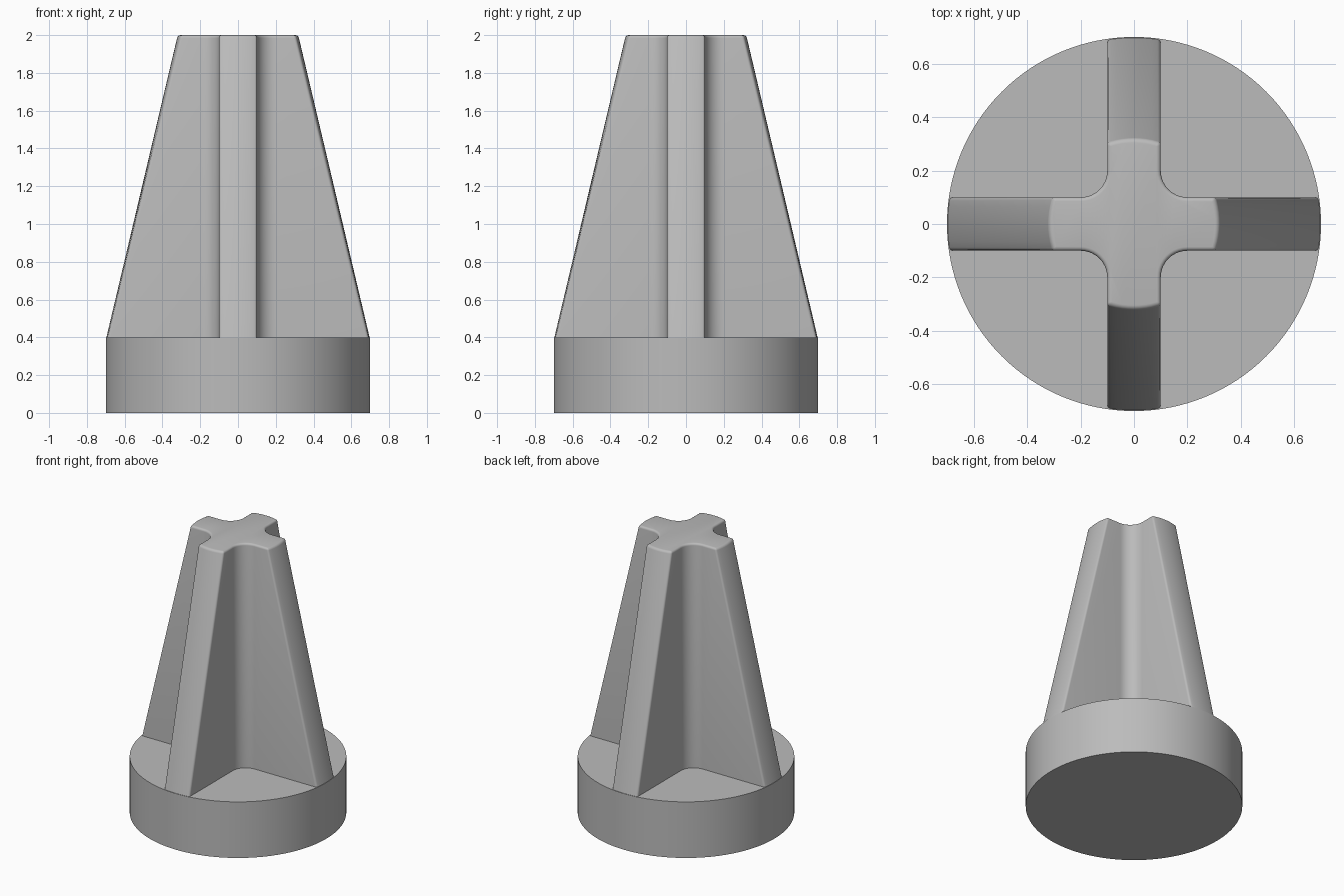
import bpy, bmesh
from math import sin, cos, pi, atan2, sqrt, radians

cube = bpy.data.objects.get("Cube")
if cube:
    bpy.data.objects.remove(cube, do_unlink=True)

BASE_R, BASE_H, TOP_R, HEIGHT = 0.7, 0.4, 0.32, 2.0
RIB_HALF, FILLET, ROUND = 0.1, 0.1, 0.015

grey = bpy.data.materials.new("plain grey")
grey.use_nodes = True
grey.diffuse_color = (0.5, 0.5, 0.5, 1)
grey.node_tree.nodes["Principled BSDF"].inputs["Base Color"].default_value = (0.5, 0.5, 0.5, 1)


def finish(obj):
    obj.data.materials.append(grey)
    bpy.ops.object.select_all(action='DESELECT')
    obj.select_set(True)
    bpy.context.view_layer.objects.active = obj
    bpy.ops.object.shade_smooth_by_angle(angle=radians(30))


def arc(cx, cy, r, a, b, n):
    return [(cx + r * cos(a + (b - a) * i / n), cy + r * sin(a + (b - a) * i / n))
            for i in range(n + 1)]


def cross_section(radius, inset):
    """Cross outline with arc ends, softened corners and filleted inner corners."""
    r, w = radius - inset, RIB_HALF - inset
    c = max(ROUND - inset, 0.002)
    cx, cy = sqrt((r - c) ** 2 - (w - c) ** 2), w - c
    a = atan2(cy, cx)
    quarter = arc(0, 0, r, -a, a, 8)[:-1]
    quarter += arc(cx, cy, c, a, pi / 2, 4)
    f = RIB_HALF + FILLET
    quarter += arc(f, f, FILLET + inset, 1.5 * pi, pi, 10)
    quarter += [(y, x) for x, y in arc(cx, cy, c, a, pi / 2, 4)][::-1][:-1]
    points = []
    for k in range(4):
        for x, y in quarter:
            for _ in range(k):
                x, y = -y, x
            points.append((x, y))
    return points


# Round base
bpy.ops.mesh.primitive_cylinder_add(vertices=128, radius=BASE_R, depth=BASE_H,
                                    location=(0, 0, BASE_H / 2))
base = bpy.context.object
base.name = "round_base"
finish(base)

# Tapered cross-shaped post, lofted upward with a rounded top rim
levels = [(BASE_H - 0.01, 0), (HEIGHT - ROUND, 0)]
levels += [(HEIGHT - ROUND * (1 - sin(t)), ROUND * (1 - cos(t)))
           for t in (pi / 8, pi / 4, 3 * pi / 8, pi / 2)]
bm = bmesh.new()
rings = []
for z, inset in levels:
    radius = BASE_R + (TOP_R - BASE_R) * (max(z, BASE_H) - BASE_H) / (HEIGHT - BASE_H)
    rings.append([bm.verts.new((x, y, z)) for x, y in cross_section(radius - 0.001, inset)])
for low, high in zip(rings, rings[1:]):
    n = len(low)
    for i in range(n):
        j = (i + 1) % n
        bm.faces.new((low[i], low[j], high[j], high[i]))
bm.faces.new(rings[-1])
bm.faces.new(rings[0][::-1])
bmesh.ops.remove_doubles(bm, verts=bm.verts, dist=0.00001)
bmesh.ops.recalc_face_normals(bm, faces=bm.faces)
mesh = bpy.data.meshes.new("cross_post")
bm.to_mesh(mesh)
bm.free()
post = bpy.data.objects.new("cross_post", mesh)
bpy.context.collection.objects.link(post)
finish(post)
